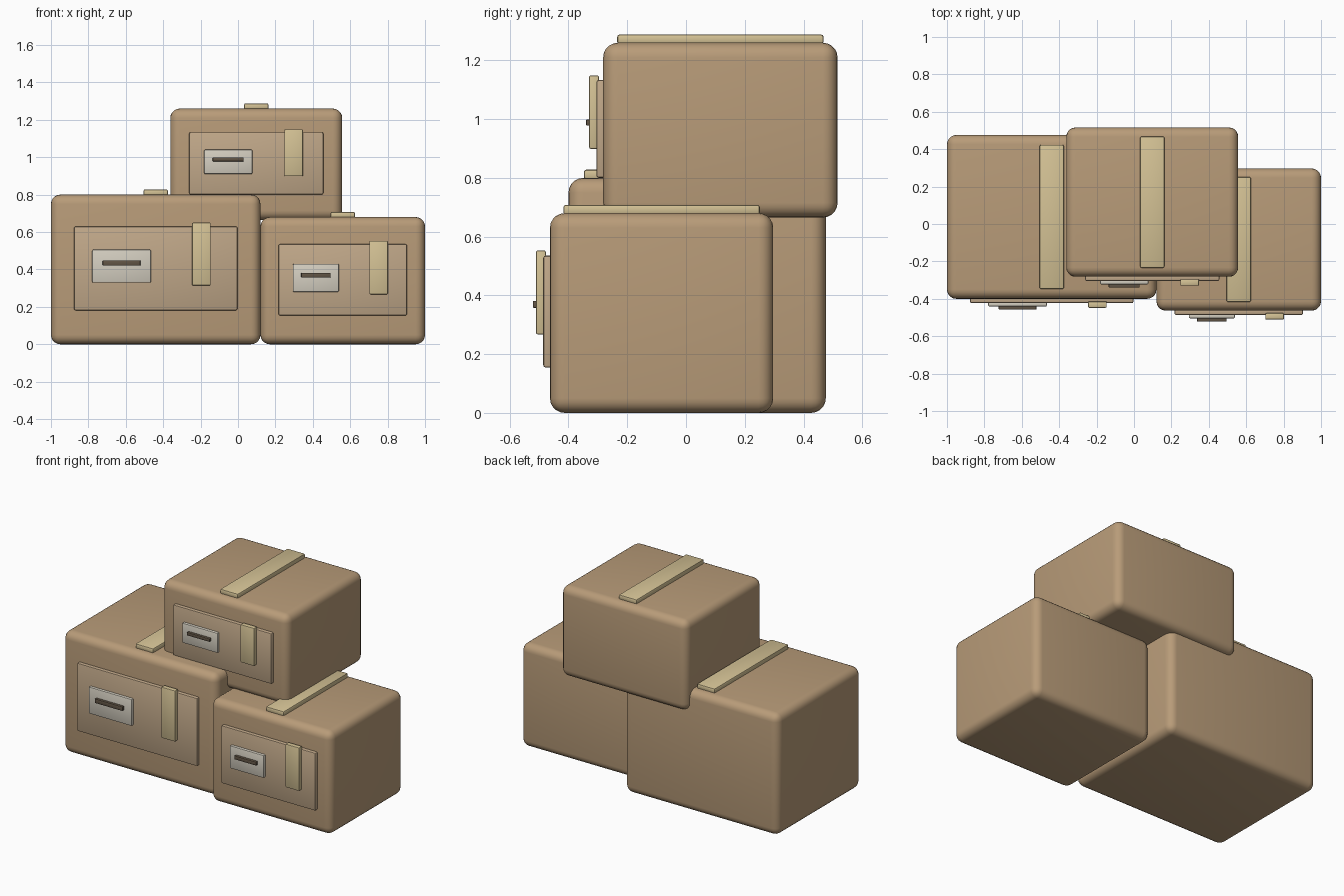
import bpy, math

if "Cube" in bpy.data.objects:
    bpy.data.objects.remove(bpy.data.objects["Cube"])


def material(name, rgb):
    m = bpy.data.materials.new(name)
    m.diffuse_color = (*rgb, 1)
    m.use_nodes = True
    m.node_tree.nodes["Principled BSDF"].inputs["Base Color"].default_value = m.diffuse_color
    return m


CARD = material("cardboard", (0.48, 0.33, 0.19))
PANEL = material("panel_card", (0.53, 0.39, 0.25))
TAPE = material("tape", (0.66, 0.54, 0.30))
LABEL = material("label_paper", (0.66, 0.62, 0.53))
DARK = material("dark_ink", (0.12, 0.09, 0.06))


def block(name, x, y, z, mat, bevel, segments=2):
    """Rounded block from (min, max) ranges on each axis."""
    lo, hi = zip(x, y, z)
    bpy.ops.mesh.primitive_cube_add(size=1, location=[(a + b) / 2 for a, b in zip(lo, hi)])
    ob = bpy.context.object
    ob.name = name
    ob.scale = [b - a for a, b in zip(lo, hi)]
    bpy.ops.object.transform_apply(location=False, rotation=False, scale=True)
    mod = ob.modifiers.new("rounding", 'BEVEL')
    mod.width, mod.segments = bevel, segments
    bpy.ops.object.modifier_apply(modifier=mod.name)
    bpy.ops.object.shade_smooth_by_angle(angle=math.radians(35))
    ob.data.materials.append(mat)
    return ob


def span(centre, size):
    return centre - size / 2, centre + size / 2


def carton(name, x, y, z):
    cx, w = sum(x) / 2, x[1] - x[0]
    cy, d = sum(y) / 2, y[1] - y[0]
    z0, h = z[0], z[1] - z[0]
    f = y[0]
    # rounded body
    block(name + "_body", x, y, z, CARD, 0.05, 5)
    # raised front panel
    block(name + "_front_panel", span(cx, 0.78 * w), (f - 0.023, f + 0.012),
          span(z0 + 0.507 * h, 0.56 * h), PANEL, 0.008)
    # paper label with dark slot
    lx = cx - 0.163 * w
    block(name + "_label", span(lx, 0.28 * w), (f - 0.041, f - 0.015),
          span(z0 + 0.522 * h, 0.22 * h), LABEL, 0.006)
    block(name + "_label_slot", span(lx, 0.18 * w), (f - 0.058, f - 0.035),
          span(z0 + 0.543 * h, 0.035 * h), DARK, 0.003)
    # short tape strip on the front
    block(name + "_front_tape", span(cx + 0.218 * w, 0.10), (f - 0.048, f - 0.014),
          span(z0 + 0.603 * h, 0.42 * h), TAPE, 0.006)
    # long tape strip along the top
    block(name + "_top_tape", span(cx, 0.13), span(cy, 0.88 * d),
          (z[1] - 0.005, z[1] + 0.028), TAPE, 0.008)


carton("left_box", (-1.0, 0.12), (-0.40, 0.476), (0, 0.80))
carton("right_box", (0.12, 1.0), (-0.463, 0.297), (0, 0.68))
carton("upper_box", (-0.362, 0.557), (-0.282, 0.516), (0.665, 1.26))
